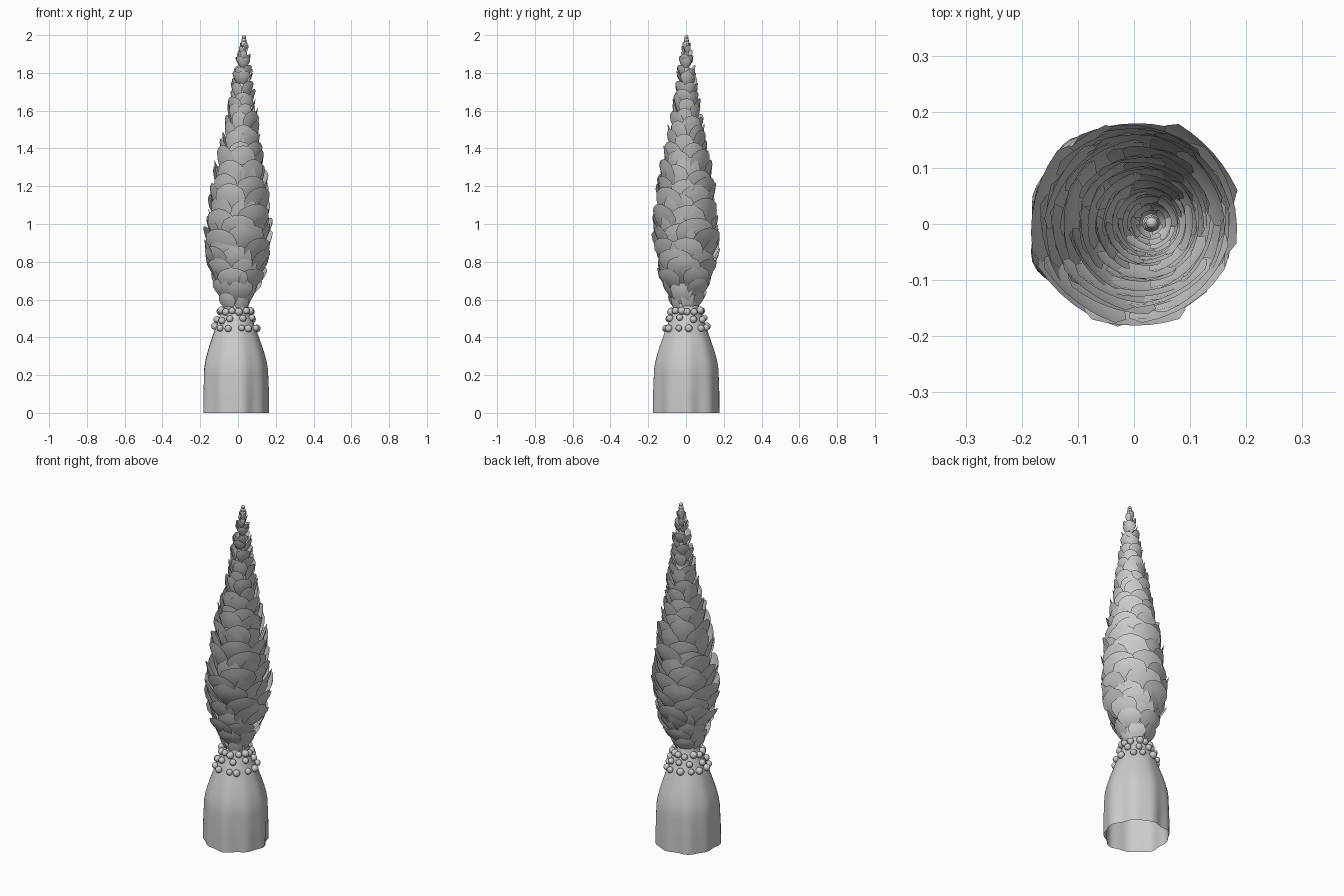
import bpy, bmesh, math, random
from mathutils import Vector

random.seed(4)
if "Cube" in bpy.data.objects:
    bpy.data.objects.remove(bpy.data.objects["Cube"])

grey = bpy.data.materials.new("plain grey")
grey.use_nodes = True
grey.diffuse_color = (0.6, 0.6, 0.6, 1)
grey.node_tree.nodes["Principled BSDF"].inputs["Base Color"].default_value = (0.6, 0.6, 0.6, 1)


def finish(bm, name):
    mesh = bpy.data.meshes.new(name)
    bm.to_mesh(mesh)
    bm.free()
    obj = bpy.data.objects.new(name, mesh)
    bpy.context.collection.objects.link(obj)
    mesh.materials.append(grey)
    bpy.ops.object.select_all(action='DESELECT')
    obj.select_set(True)
    bpy.context.view_layer.objects.active = obj
    bpy.ops.object.shade_smooth_by_angle(angle=math.radians(40))
    return obj


def lookup(profile, z):
    """Linear interpolation of (height, radius) pairs."""
    for (z0, r0), (z1, r1) in zip(profile, profile[1:]):
        if z <= z1:
            return r0 + (r1 - r0) * max(0, (z - z0) / (z1 - z0))
    return profile[-1][1]


def axis(z):
    """Centre line, leaning gently to +x towards the tip."""
    return Vector((-0.014 + 0.046 * max(0, z - 0.5) / 1.5, 0.002, z))


def around(z, r, a):
    return axis(z) + Vector((r * math.cos(a), r * math.sin(a), 0))


def surface(bm, rows, closed):
    """Skin a list of equally long point rows."""
    grid = [[bm.verts.new(p) for p in row] for row in rows]
    n = len(grid[0])
    for low, high in zip(grid, grid[1:]):
        for i in range(n if closed else n - 1):
            j = (i + 1) % n
            bm.faces.new((low[i], low[j], high[j], high[i]))
    return grid


# Fluted skirt, open at the bottom
SKIRT = [(0, 0.172), (0.12, 0.172), (0.25, 0.168), (0.33, 0.148), (0.42, 0.117),
         (0.5, 0.088), (0.56, 0.066), (0.62, 0.058)]


def flute(a, z):
    fade = max(0, 1 - z / 0.52)
    return 1 + fade * (0.03 * math.sin(9 * a + 1) + 0.025 * math.sin(5 * a + 2.4))


bm = bmesh.new()
angles = [math.tau * i / 64 for i in range(64)]
surface(bm, [[around(z, lookup(SKIRT, z) * flute(a, z), a) for a in angles]
             for z in [0.62 * k / 16 for k in range(17)]], True)
finish(bm, "skirt")

# Inner stem that carries the scales
CORE = [(0.58, 0.056), (0.7, 0.085), (0.95, 0.1), (1.2, 0.085), (1.5, 0.05), (1.8, 0.02), (1.97, 0.006)]
bm = bmesh.new()
stem = surface(bm, [[around(z, r, math.tau * i / 16) for i in range(16)] for z, r in CORE], True)
bm.faces.new(stem[-1])
finish(bm, "stem")

# Beads around the neck
bm = bmesh.new()
for z, count, turn, wobble in ((0.54, 13, 0.1, 0.006), (0.495, 9, 0.3, 0.012), (0.452, 12, 0.2, 0.008)):
    for i in range(count):
        a = turn + math.tau * (i + random.uniform(-0.2, 0.2)) / count
        h = z + random.uniform(-wobble, wobble)
        ball = bmesh.ops.create_uvsphere(bm, u_segments=12, v_segments=8, radius=random.uniform(0.017, 0.021))
        bmesh.ops.translate(bm, verts=ball["verts"], vec=around(h, lookup(SKIRT, h) + 0.008, a))
finish(bm, "beads")

# Overlapping scales: cupped petals in staggered rings
OUTER = [(0.62, 0.085), (0.7, 0.122), (0.8, 0.155), (0.9, 0.172), (1.0, 0.176), (1.1, 0.164),
         (1.2, 0.152), (1.3, 0.137), (1.4, 0.118), (1.5, 0.096), (1.6, 0.081), (1.7, 0.066),
         (1.8, 0.052), (1.9, 0.036), (2.0, 0.014)]
# (fraction of height, fraction of width) from base to blunt tip
OUTLINE = [(0, 0.55), (0.25, 0.8), (0.5, 0.96), (0.75, 1), (1, 0.8)]


def scale(bm, top, height, angle, half, flare):
    r_tip = lookup(OUTER, top) * flare
    base = top - height
    r_base = min(lookup(CORE, base) * 0.95, r_tip * 0.8)
    rows = []
    for v, w in OUTLINE:
        r = r_base + (r_tip - r_base) * math.sin(v * 1.5) ** 0.9
        row = []
        for u in (-1, -0.66, -0.33, 0, 0.33, 0.66, 1):
            drop = 0.16 * height * v * u * u
            row.append(around(base + v * height - drop, r * (1 + 0.03 * v * u * u), angle + half * w * u))
        rows.append(row)
    surface(bm, rows, False)


bm = bmesh.new()
top, ring = 0.635, 0
while top < 1.985:
    t = (top - 0.62) / 1.38
    count = 6 if t < 0.75 else 5
    height = 0.05 + 0.14 * math.sin(math.pi * min(1, 0.12 + t * 0.95)) ** 1.2
    for i in range(count):
        a = math.tau * (i + 0.5 * (ring % 2) + random.uniform(-0.15, 0.15)) / count + ring * 0.13
        scale(bm, min(1.99, top + random.uniform(-0.018, 0.018)), height * random.uniform(0.9, 1.1), a,
              math.pi / count * random.uniform(1.0, 1.25), random.uniform(0.92, 1.08))
    top += 0.062 - 0.026 * t
    ring += 1
finish(bm, "scales")

# Small bud at the very tip
bm = bmesh.new()
for z, r in ((1.955, 0.017), (1.972, 0.014), (1.989, 0.011)):
    ball = bmesh.ops.create_uvsphere(bm, u_segments=8, v_segments=6, radius=r)
    bmesh.ops.translate(bm, verts=ball["verts"], vec=axis(z))
finish(bm, "tip_bud")
